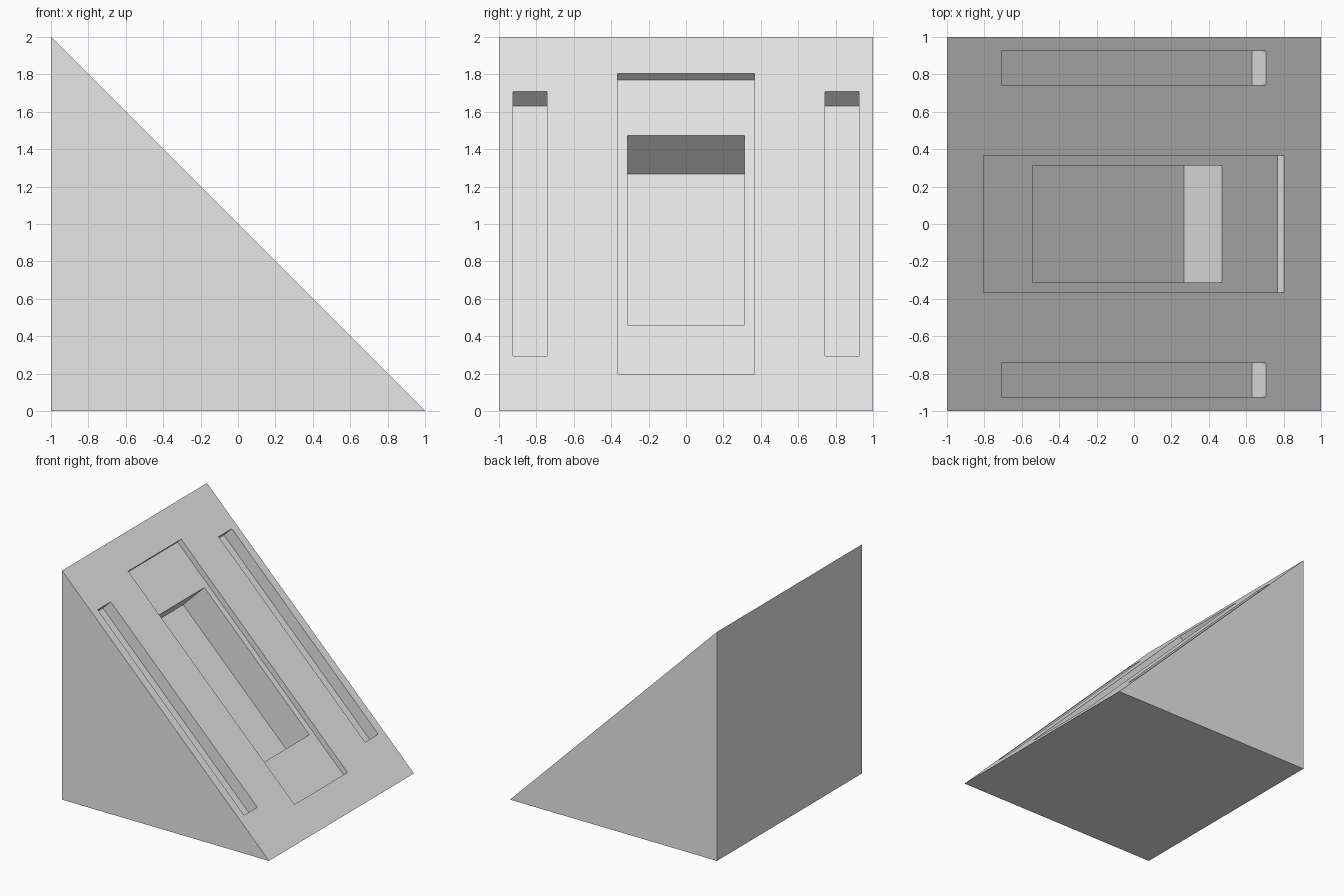
import bpy
import bmesh

cube = bpy.data.objects.get("Cube")
if cube:
    bpy.data.objects.remove(cube, do_unlink=True)

grey = bpy.data.materials.new("light grey")
grey.use_nodes = True
colour = (0.8, 0.8, 0.8, 1)
grey.diffuse_color = colour
grey.node_tree.nodes["Principled BSDF"].inputs["Base Color"].default_value = colour


def prism(name, profile, y0, y1):
    """Extrude an x-z profile from y0 to y1."""
    bm = bmesh.new()
    face = bm.faces.new([bm.verts.new((x, y0, z)) for x, z in profile])
    ext = bmesh.ops.extrude_face_region(bm, geom=[face])
    verts = [v for v in ext["geom"] if isinstance(v, bmesh.types.BMVert)]
    bmesh.ops.translate(bm, verts=verts, vec=(0, y1 - y0, 0))
    bmesh.ops.recalc_face_normals(bm, faces=bm.faces)
    mesh = bpy.data.meshes.new(name)
    bm.to_mesh(mesh)
    bm.free()
    mesh.materials.append(grey)
    obj = bpy.data.objects.new(name, mesh)
    bpy.context.collection.objects.link(obj)
    return obj


def cut_recess(body, x0, x1, y0, y1, drop):
    """Sink a pocket square to the slope x + z = 1."""
    ends = [(x0, 0.1), (x1, 0.1), (x1, -drop), (x0, -drop)]
    cutter = prism("recess_cutter", [(x + n, 1 - x + n) for x, n in ends], y0, y1)
    cutter.hide_render = True
    mod = body.modifiers.new("recess", "BOOLEAN")
    mod.operation = "DIFFERENCE"
    mod.solver = "EXACT"
    mod.object = cutter
    bpy.context.view_layer.objects.active = body
    bpy.ops.object.modifier_apply(modifier=mod.name)
    bpy.data.objects.remove(cutter, do_unlink=True)


# Wedge body
wedge = prism("wedge_body", [(-1, 0), (1, 0), (-1, 2)], -1, 1)

# Shallow centre panel, then the deep pocket inside it
cut_recess(wedge, -0.805, 0.802, -0.366, 0.366, 0.035)
cut_recess(wedge, -0.508, 0.506, -0.312, 0.312, 0.24)

# Matching side grooves
for y0, y1 in ((-0.926, -0.744), (0.744, 0.926)):
    cut_recess(wedge, -0.708, 0.707, y0, y1, 0.076)
